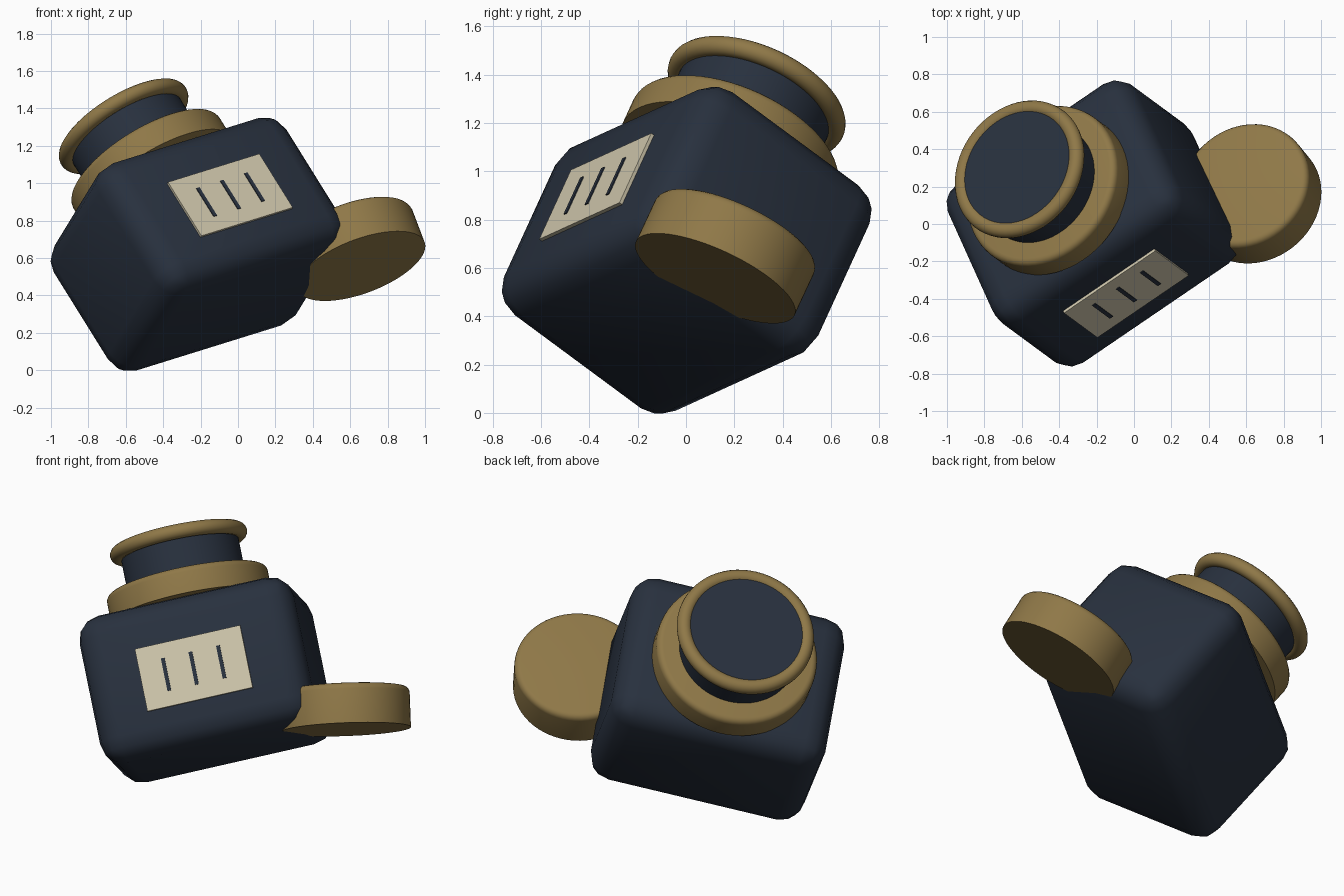
import bpy, bmesh, math
from mathutils import Vector, Matrix

if "Cube" in bpy.data.objects:
    bpy.data.objects.remove(bpy.data.objects["Cube"], do_unlink=True)


def material(name, rgb):
    m = bpy.data.materials.new(name)
    m.use_nodes = True
    m.diffuse_color = (*rgb, 1)
    m.node_tree.nodes["Principled BSDF"].inputs["Base Color"].default_value = (*rgb, 1)
    return m


navy = material("dark navy", (0.021, 0.030, 0.048))
gold = material("dull gold", (0.275, 0.188, 0.064))
cream = material("cream paper", (0.62, 0.565, 0.41))


def frame(origin, x_hint, up):
    """Placement whose local z is up and whose local x follows x_hint."""
    z = Vector(up).normalized()
    x = Vector(x_hint)
    x = (x - z * x.dot(z)).normalized()
    m = Matrix((x, z.cross(x), z)).transposed().to_4x4()
    m.translation = Vector(origin)
    return m


def finish(name, bm, mat, place):
    bmesh.ops.recalc_face_normals(bm, faces=bm.faces)
    mesh = bpy.data.meshes.new(name)
    bm.to_mesh(mesh)
    bm.free()
    mesh.materials.append(mat)
    obj = bpy.data.objects.new(name, mesh)
    bpy.context.collection.objects.link(obj)
    obj.matrix_world = place
    bpy.ops.object.select_all(action="DESELECT")
    obj.select_set(True)
    bpy.context.view_layer.objects.active = obj
    bpy.ops.object.shade_smooth_by_angle(angle=math.radians(40))
    return obj


def box(name, size, centre, mat, place, bevel=0):
    bm = bmesh.new()
    bmesh.ops.create_cube(bm, size=1)
    bmesh.ops.scale(bm, vec=size, verts=bm.verts)
    bmesh.ops.translate(bm, vec=centre, verts=bm.verts)
    if bevel:
        bmesh.ops.bevel(bm, geom=bm.edges[:], offset=bevel, segments=3,
                        profile=0.5, affect="EDGES")
    return finish(name, bm, mat, place)


def lathe(name, profile, mat, place, closed=False, steps=64):
    bm = bmesh.new()
    verts = [bm.verts.new((r, 0, z)) for r, z in profile]
    pairs = list(zip(verts, verts[1:]))
    if closed:
        pairs.append((verts[-1], verts[0]))
    edges = [bm.edges.new(p) for p in pairs]
    bmesh.ops.spin(bm, geom=verts + edges, cent=(0, 0, 0), axis=(0, 0, 1),
                   angle=math.tau, steps=steps)
    bmesh.ops.remove_doubles(bm, verts=bm.verts, dist=0.0005)
    return finish(name, bm, mat, place)


def disc_profile(radius, low, high, rounding=0):
    """Solid disc outline with a rounded upper edge."""
    pts = [(0, low), (radius, low)]
    if rounding:
        for i in range(5):
            a = i * math.pi / 8
            pts.append((radius - rounding + rounding * math.cos(a),
                        high - rounding + rounding * math.sin(a)))
    else:
        pts.append((radius, high))
    return pts + [(0, high)]


# Tipped bottle with its rounded body
bottle = frame((-0.22, 0.004, 0.675), (0.791, 0.552, 0.264), (-0.492, 0.362, 0.79))
depth = 0.48
box("bottle_body", (1.24, 2 * depth, 0.855), (0, 0, -0.003), navy, bottle, bevel=0.135)

# Neck, collar and rolled rim
lathe("collar", disc_profile(0.46, 0.42, 0.575, 0.035), gold, bottle)
lathe("neck", disc_profile(0.335, 0.5, 0.825), navy, bottle)
tube = [(0.35 + 0.042 * math.cos(i * math.tau / 16),
         0.795 + 0.042 * math.sin(i * math.tau / 16)) for i in range(16)]
lathe("rim", tube, gold, bottle, closed=True)

# Label with three upright strokes
box("label", (0.61, 0.03, 0.363), (0.002, -depth, -0.018), cream, bottle)
for i in (-1, 0, 1):
    box(f"label_stroke_{i + 2}", (0.021, 0.008, 0.19),
        (0.002 + 0.16 * i, -depth - 0.016, -0.018), navy, bottle)

# Loose lid leaning against the side
lid = frame((0.622, 0.167, 0.655), (1, 0, 0), (-0.325, 0.4, 0.857))
lathe("lid", disc_profile(0.362, -0.115, 0.115, 0.035), gold, lid)
